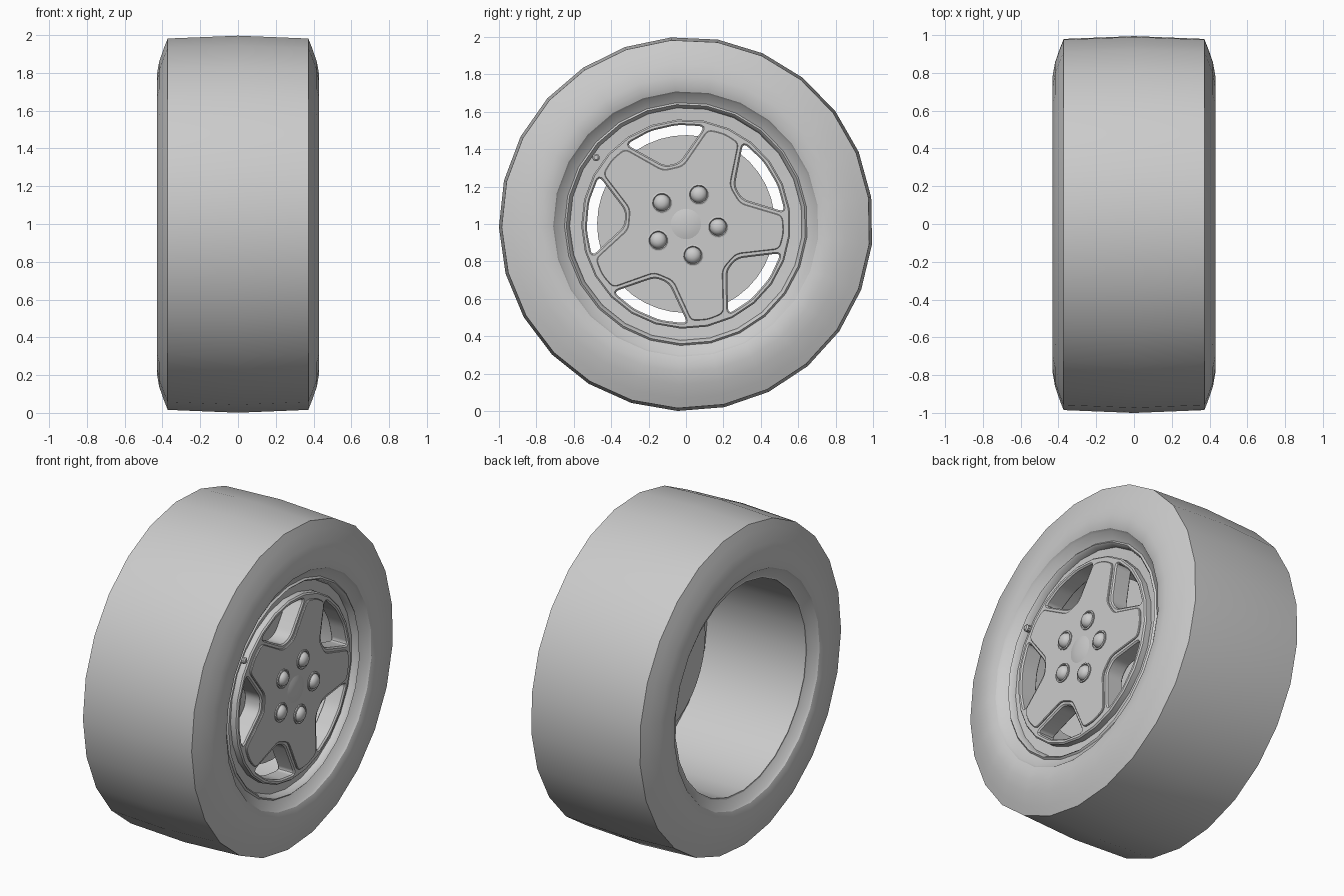
import bpy, bmesh
from math import radians, sin, cos, tau
from mathutils import Matrix, Vector

if "Cube" in bpy.data.objects:
    bpy.data.objects.remove(bpy.data.objects["Cube"])

SIDES, TURN = 25, radians(8.2)
CZ = 1.0


def polar(deg, r):
    return Vector((r * cos(radians(deg)), r * sin(radians(deg))))


def smooth(ob, angle=30):
    bpy.ops.object.select_all(action='DESELECT')
    ob.select_set(True)
    bpy.context.view_layer.objects.active = ob
    bpy.ops.object.shade_smooth_by_angle(angle=radians(angle))


def lathe(name, profile, sides=SIDES, cy=0.0, cz=CZ, closed=False):
    """Spin (x, radius) points about an axis parallel to x."""
    bm = bmesh.new()
    rings = []
    for x, r in profile:
        if r == 0:
            rings.append([bm.verts.new((x, cy, cz))] * sides)
        else:
            rings.append([bm.verts.new((x, cy + r * cos(TURN + tau * i / sides),
                                        cz + r * sin(TURN + tau * i / sides)))
                          for i in range(sides)])
    pairs = list(zip(rings, rings[1:]))
    if closed:
        pairs.append((rings[-1], rings[0]))
    for a, b in pairs:
        for i in range(sides):
            j = (i + 1) % sides
            bm.faces.new(dict.fromkeys((a[i], a[j], b[j], b[i])))
    bmesh.ops.recalc_face_normals(bm, faces=bm.faces)
    me = bpy.data.meshes.new(name)
    bm.to_mesh(me)
    bm.free()
    ob = bpy.data.objects.new(name, me)
    bpy.context.collection.objects.link(ob)
    smooth(ob)
    return ob


def fillet(pts, size, steps=4):
    """Round the corners of a closed outline."""
    out = []
    for i, p in enumerate(pts):
        ends = []
        for q in (pts[i - 1], pts[(i + 1) % len(pts)]):
            d = q - p
            ends.append(p + d.normalized() * min(size, d.length * 0.4))
        for s in range(steps + 1):
            t = s / steps
            out.append(ends[0] * (1 - t) ** 2 + p * 2 * t * (1 - t) + ends[1] * t * t)
    return out


def plate(name, outlines, x0, x1, bevel):
    """Flat plate between x0 and x1; later outlines are holes."""
    cu = bpy.data.curves.new(name, 'CURVE')
    cu.dimensions, cu.fill_mode = '2D', 'BOTH'
    cu.extrude = (x1 - x0) / 2 - bevel
    cu.bevel_depth, cu.bevel_resolution, cu.offset = bevel, 0, -bevel
    for pts in outlines:
        sp = cu.splines.new('POLY')
        sp.points.add(len(pts) - 1)
        for point, p in zip(sp.points, pts):
            point.co = (p.x, p.y, 0, 1)
        sp.use_cyclic_u = True
    ob = bpy.data.objects.new(name, cu)
    bpy.context.collection.objects.link(ob)
    ob.matrix_world = Matrix(((0, 0, 1, (x0 + x1) / 2), (1, 0, 0, 0),
                              (0, 1, 0, CZ), (0, 0, 0, 1)))
    bpy.ops.object.select_all(action='DESELECT')
    ob.select_set(True)
    bpy.context.view_layer.objects.active = ob
    bpy.ops.object.convert(target='MESH')
    smooth(bpy.context.object)


# Tyre: mirrored half profile from tread centre to bead
half = [(0.372, 0.985), (0.392, 0.935), (0.418, 0.86), (0.43, 0.79),
        (0.428, 0.74), (0.418, 0.71), (0.405, 0.70), (0.375, 0.65)]
lathe("tyre", [(-x, r) for x, r in reversed(half)] + [(0, 1.0)] + half)

# Rim: barrel open at the back, lip and dish ledge at the front
lathe("rim", [(-0.375, 0.65), (0.375, 0.65), (0.385, 0.64), (0.375, 0.63),
              (0.345, 0.622), (0.34, 0.55), (0.30, 0.55), (0.30, 0.635),
              (-0.375, 0.64)], closed=True)

# Wheel face with five rounded window openings
window = [(-24, .532), (-8, .532), (8, .532), (24, .532), (7, .33), (-7, .33)]
circle = [polar(8.2 + 360 * i / SIDES, 0.56) for i in range(SIDES)]
holes = [fillet([polar(103 + 72 * k + a, r) for a, r in window], 0.035)
         for k in range(5)]
plate("wheel_face", [circle] + holes, 0.27, 0.385, 0.008)

# Raised five-arm star on the face
star = []
for k in range(5):
    for a, r in ((-10, .518), (0, .525), (10, .518), (26, .312), (46, .312)):
        star.append(polar(67 + 72 * k + a, r))
plate("spoke_star", [fillet(star, 0.03)], 0.38, 0.395, 0.004)

# Hub cap, brake disc and hub behind the face
lathe("hub_cap", [(0.393, 0.088), (0.401, 0.06), (0.405, 0.03), (0.406, 0)])
lathe("brake_disc", [(0.27, 0), (0.27, 0.16), (0.24, 0.16), (0.24, 0.475),
                     (0.20, 0.475), (0.20, 0)], sides=40)

# Lug nuts with collars
nut = [(0.385, 0.058), (0.402, 0.058), (0.404, 0.05), (0.396, 0.045),
       (0.408, 0.041), (0.42, 0.031), (0.426, 0.016), (0.428, 0)]
for k in range(5):
    p = polar(66.5 + 72 * k, 0.172)
    lathe("lug_nut", nut, sides=16, cy=p.x, cz=CZ + p.y)

# Air valve
p = polar(143.5, 0.598)
lathe("air_valve", [(0.335, 0.013), (0.36, 0.013), (0.362, 0.02), (0.385, 0.02),
                    (0.392, 0.012), (0.392, 0)], sides=10, cy=p.x, cz=CZ + p.y)
